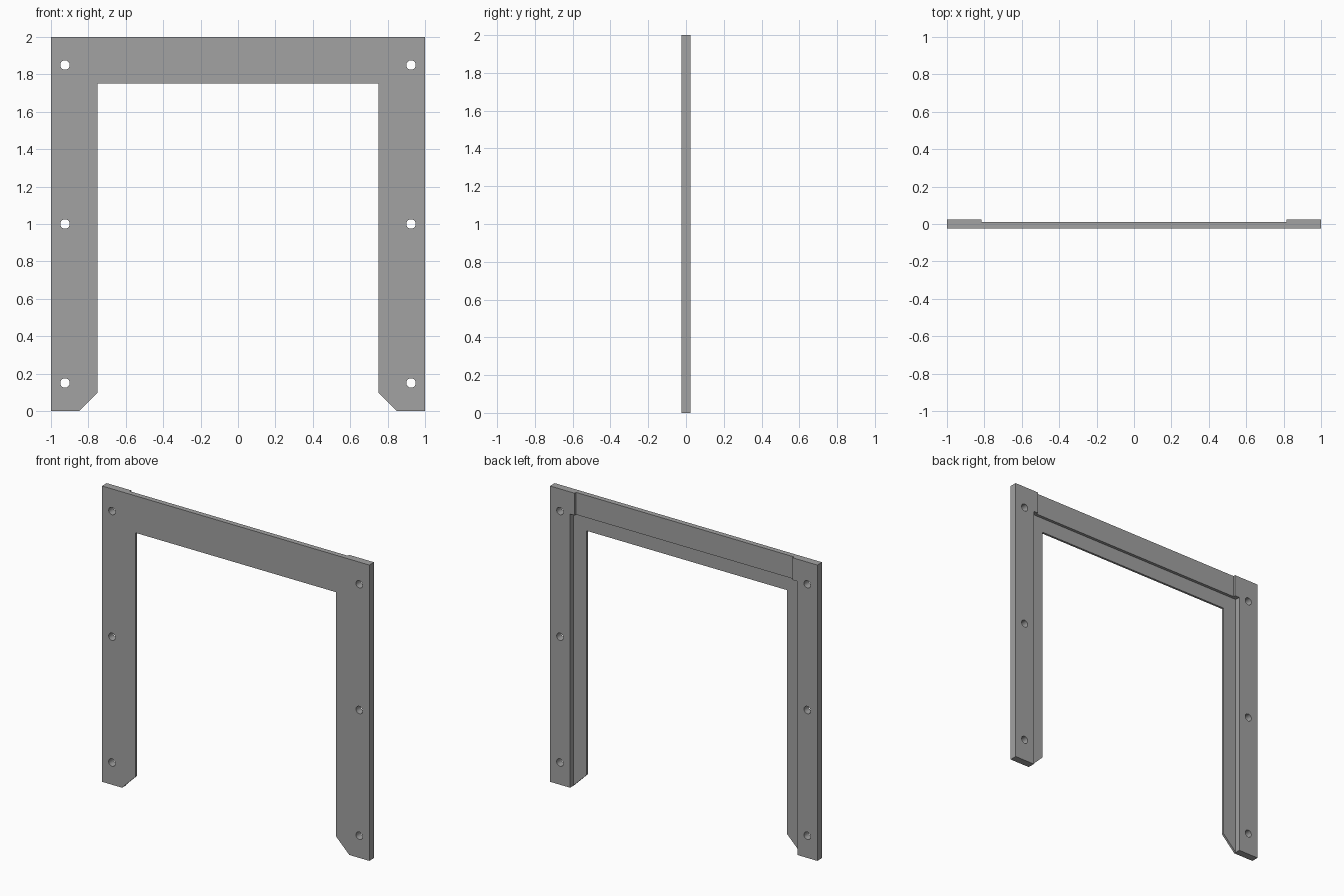
import bpy, bmesh, math
from mathutils import Matrix

cube = bpy.data.objects.get("Cube")
if cube:
    bpy.data.objects.remove(cube)

FRONT, BACK = -0.025, 0.025

grey = bpy.data.materials.new("Plain grey")
grey.use_nodes = True
colour = (0.36, 0.36, 0.36, 1)
grey.diffuse_color = colour
grey.node_tree.nodes["Principled BSDF"].inputs["Base Color"].default_value = colour


def add_object(name, bm):
    bmesh.ops.recalc_face_normals(bm, faces=bm.faces)
    mesh = bpy.data.meshes.new(name)
    bm.to_mesh(mesh)
    bm.free()
    mesh.materials.append(grey)
    obj = bpy.data.objects.new(name, mesh)
    bpy.context.collection.objects.link(obj)
    return obj


def box(name, half_width, y0, y1, z0, z1):
    bm = bmesh.new()
    place = Matrix.Translation((0, (y0 + y1) / 2, (z0 + z1) / 2))
    size = Matrix.Diagonal((2 * half_width, y1 - y0, z1 - z0, 1))
    bmesh.ops.create_cube(bm, size=1, matrix=place @ size)
    return add_object(name, bm)


def hole(name, x, z):
    bm = bmesh.new()
    place = Matrix.Translation((x, 0, z)) @ Matrix.Rotation(math.pi / 2, 4, "X")
    bmesh.ops.create_cone(bm, cap_ends=True, segments=32, radius1=0.025,
                          radius2=0.025, depth=0.2, matrix=place)
    return add_object(name, bm)


# Arch-shaped blank with chamfered feet, mirrored from one half
half = [(1, 2), (1, 0), (0.85, 0), (0.75, 0.1), (0.75, 1.75)]
outline = half + [(-x, z) for x, z in reversed(half)]
bm = bmesh.new()
face = bm.faces.new([bm.verts.new((x, FRONT, z)) for x, z in outline])
solid = bmesh.ops.extrude_face_region(bm, geom=[face])
for v in solid["geom"]:
    if isinstance(v, bmesh.types.BMVert):
        v.co.y = BACK
frame = add_object("frame", bm)

# Rear recesses: shallow along the top rail, deep rebate round the opening
cutters = [box("rail_recess", 0.815, 0.01, 0.1, 1.8, 2.1),
           box("opening_rebate", 0.85, -0.01, 0.1, -0.1, 1.85)]

# Three screw holes in each post
for x in (-0.925, 0.925):
    for z in (0.15, 1, 1.85):
        cutters.append(hole("screw_hole", x, z))

# Cut everything out of the blank
bpy.ops.object.select_all(action="DESELECT")
bpy.context.view_layer.objects.active = frame
frame.select_set(True)
for cutter in cutters:
    cutter.hide_render = True
    mod = frame.modifiers.new(cutter.name, "BOOLEAN")
    mod.operation = "DIFFERENCE"
    mod.solver = "EXACT"
    mod.object = cutter
    bpy.ops.object.modifier_apply(modifier=mod.name)
for cutter in cutters:
    bpy.data.objects.remove(cutter)

bpy.ops.object.shade_smooth_by_angle(angle=math.radians(30))
